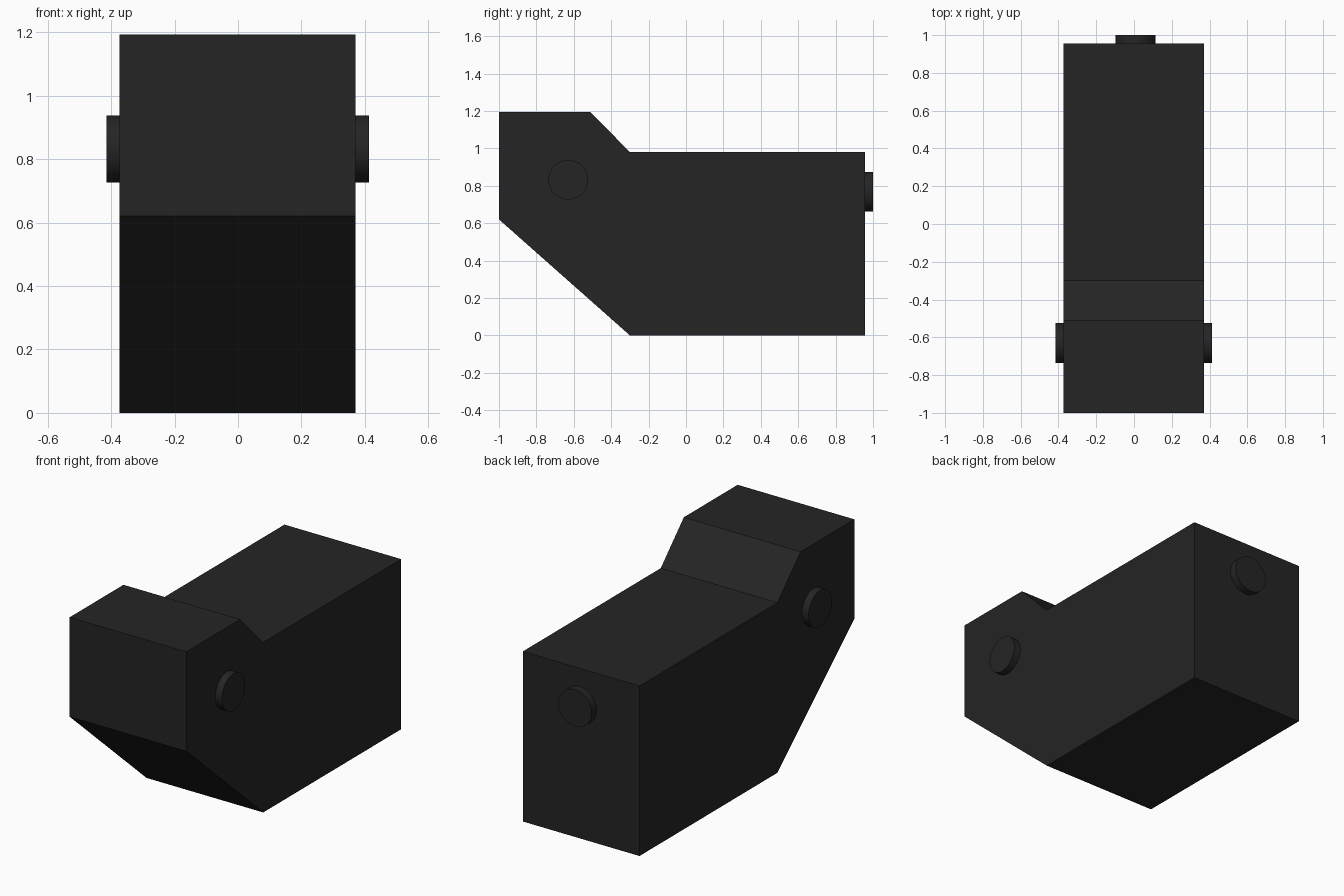
import bpy, bmesh, math
from mathutils import Matrix, Vector

cube = bpy.data.objects.get("Cube")
if cube:
    bpy.data.objects.remove(cube, do_unlink=True)

# Single near-black colour
black = bpy.data.materials.new("matte_black")
black.use_nodes = True
colour = (0.018, 0.018, 0.018, 1)
black.diffuse_color = colour
black.node_tree.nodes["Principled BSDF"].inputs["Base Color"].default_value = colour


def finish(name, bm):
    bmesh.ops.recalc_face_normals(bm, faces=bm.faces)
    mesh = bpy.data.meshes.new(name)
    bm.to_mesh(mesh)
    bm.free()
    mesh.materials.append(black)
    obj = bpy.data.objects.new(name, mesh)
    bpy.context.collection.objects.link(obj)
    return obj


def button(name, centre, axis, radius=0.106, depth=0.084):
    """Short round pin, half sunk into the housing."""
    bm = bmesh.new()
    turn = Vector((0, 0, 1)).rotation_difference(Vector(axis)).to_matrix().to_4x4()
    bmesh.ops.create_cone(bm, cap_ends=True, segments=48, radius1=radius,
                          radius2=radius, depth=depth,
                          matrix=Matrix.Translation(centre) @ turn)
    obj = finish(name, bm)
    bpy.ops.object.select_all(action="DESELECT")
    obj.select_set(True)
    bpy.context.view_layer.objects.active = obj
    bpy.ops.object.shade_smooth_by_angle(angle=math.radians(30))


# Housing: side profile (y, z) extruded across the width
left, right = 0.371, -0.373
profile = [(-1, 0.62), (-0.3, 0), (0.956, 0), (0.956, 0.98),
           (-0.3, 0.98), (-0.51, 1.193), (-1, 1.193)]
bm = bmesh.new()
side = bm.faces.new([bm.verts.new((right, y, z)) for y, z in profile])
extruded = bmesh.ops.extrude_face_region(bm, geom=[side], use_keep_orig=True)
moved = [v for v in extruded["geom"] if isinstance(v, bmesh.types.BMVert)]
bmesh.ops.translate(bm, verts=moved, vec=(left - right, 0, 0))
finish("housing", bm)

# Side pivots and rear button
button("left_pivot", (left, -0.63, 0.832), (1, 0, 0))
button("right_pivot", (right, -0.63, 0.832), (-1, 0, 0))
button("rear_button", (0.007, 0.958, 0.768), (0, 1, 0))
